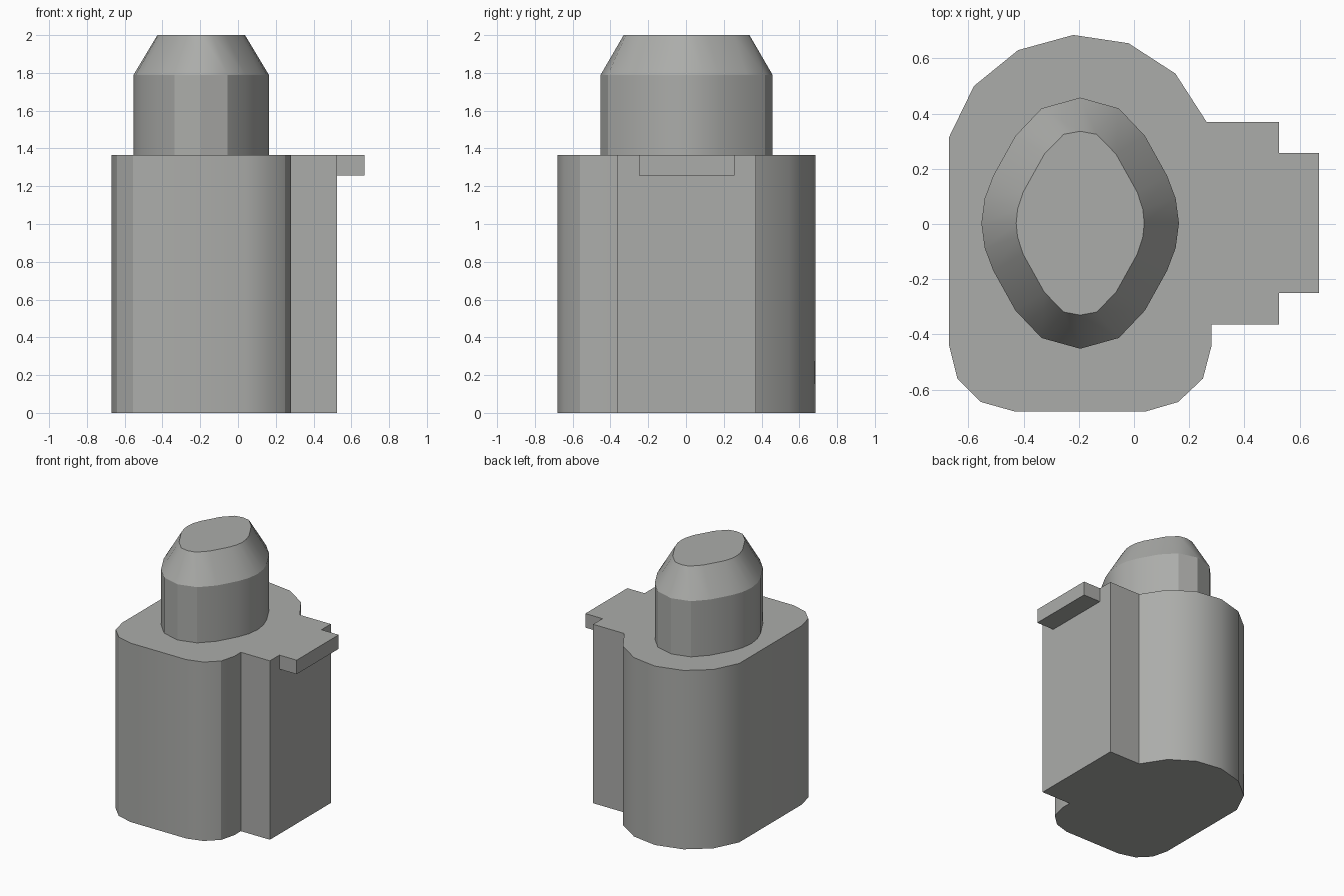
import bpy, bmesh, math

cube = bpy.data.objects.get("Cube")
if cube:
    bpy.data.objects.remove(cube, do_unlink=True)

grey = bpy.data.materials.new("warm grey")
grey.use_nodes = True
colour = (0.41, 0.415, 0.40, 1)
grey.diffuse_color = colour
grey.node_tree.nodes["Principled BSDF"].inputs["Base Color"].default_value = colour


def loft(name, rings, smooth=None):
    """Solid through matching rings, each given as (outline, height)."""
    bm = bmesh.new()
    loops = [[bm.verts.new((x, y, z)) for x, y in pts] for pts, z in rings]
    for low, high in zip(loops, loops[1:]):
        for i in range(len(low)):
            j = (i + 1) % len(low)
            bm.faces.new((low[i], low[j], high[j], high[i]))
    bm.faces.new(loops[0])
    bm.faces.new(loops[-1])
    bmesh.ops.recalc_face_normals(bm, faces=bm.faces)
    mesh = bpy.data.meshes.new(name)
    bm.to_mesh(mesh)
    bm.free()
    mesh.materials.append(grey)
    obj = bpy.data.objects.new(name, mesh)
    bpy.context.collection.objects.link(obj)
    if smooth:
        bpy.ops.object.select_all(action='DESELECT')
        obj.select_set(True)
        bpy.context.view_layer.objects.active = obj
        bpy.ops.object.shade_smooth_by_angle(angle=math.radians(smooth))
    return obj


def oval(quarter, cx=-0.195, cy=0.003):
    """Mirror a quarter outline, running from +y to +x, into a full ring."""
    half = quarter + [(x, -y) for x, y in quarter[-2::-1]]
    full = half + [(-x, y) for x, y in half[-2:0:-1]]
    return [(cx + x, cy + y) for x, y in full]


# Body: round back, chamfered front corners and a square side block
body_outline = [
    (-0.67, 0.315), (-0.58, 0.50), (-0.42, 0.63), (-0.22, 0.685),
    (-0.02, 0.655), (0.15, 0.545), (0.263, 0.37),
    (0.525, 0.37), (0.525, -0.365), (0.28, -0.365),
    (0.28, -0.445), (0.25, -0.56), (0.16, -0.645), (0.04, -0.68),
    (-0.43, -0.68), (-0.555, -0.645), (-0.64, -0.56), (-0.67, -0.44),
]
loft("body", [(body_outline, 0), (body_outline, 1.365)], 28)

# Oval plug with a tapered top
wide = oval([(0, 0.455), (0.14, 0.416), (0.235, 0.316),
             (0.315, 0.172), (0.346, 0.09), (0.358, 0)])
narrow = oval([(0, 0.333), (0.06, 0.322), (0.13, 0.25),
               (0.207, 0.112), (0.227, 0.05), (0.232, 0)])
loft("plug", [(wide, 1.36), (wide, 1.79), (narrow, 2.0)], 28)

# Thin tab at the top of the side block
tab_outline = [(0.52, -0.25), (0.67, -0.25), (0.67, 0.257), (0.52, 0.257)]
loft("side_tab", [(tab_outline, 1.258), (tab_outline, 1.365)])
